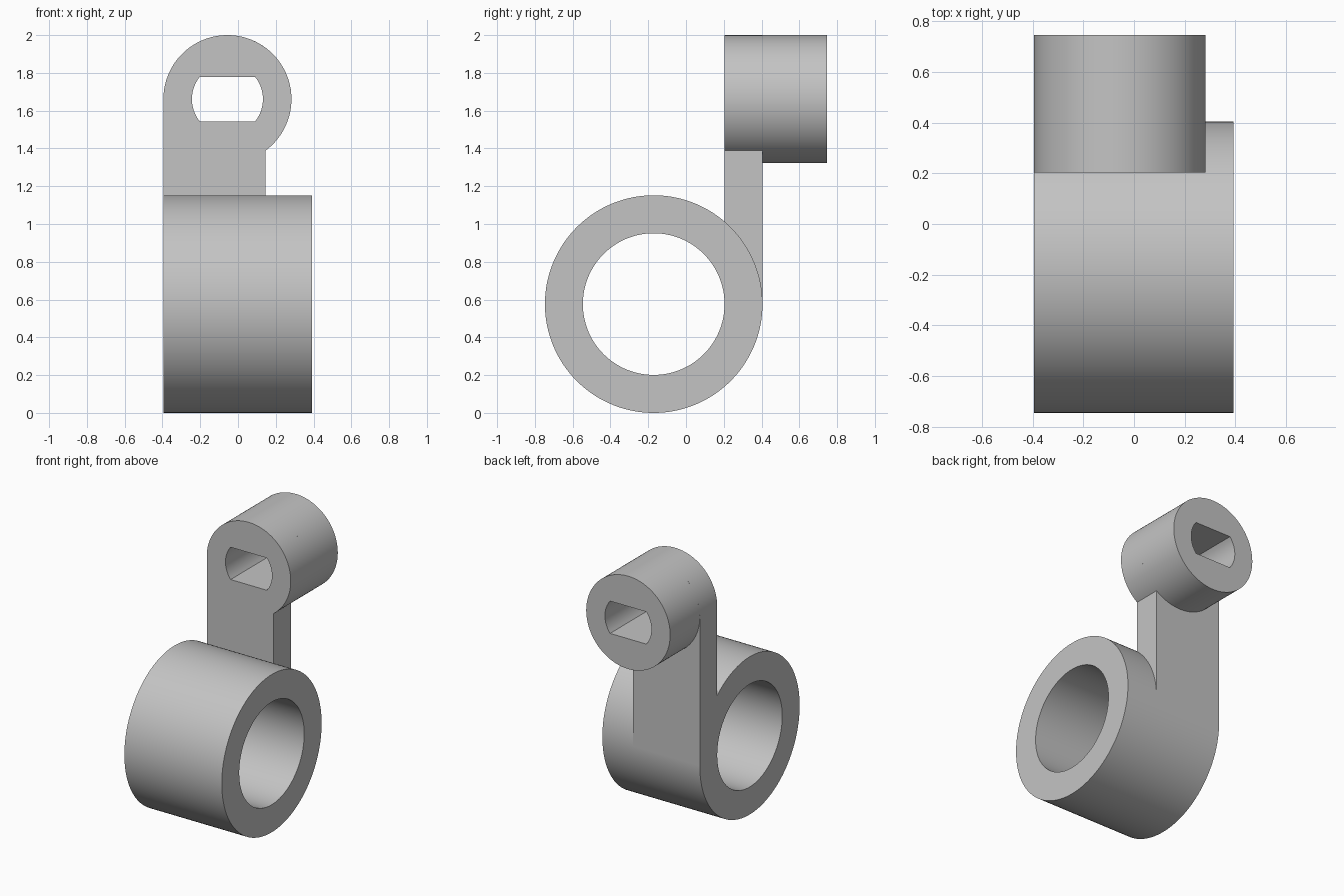
import bpy, bmesh
from math import sin, cos, pi, radians, sqrt, asin, atan2
from mathutils import Vector

cube = bpy.data.objects.get("Cube")
if cube:
    bpy.data.objects.remove(cube)

grey = bpy.data.materials.new("plain grey")
grey.use_nodes = True
colour = (0.55, 0.55, 0.55, 1)
grey.diffuse_color = colour
grey.node_tree.nodes["Principled BSDF"].inputs["Base Color"].default_value = colour


def arc(cx, cz, r, start, end, steps):
    """Points on an arc, both ends included."""
    return [(cx + r * cos(start + (end - start) * i / steps),
             cz + r * sin(start + (end - start) * i / steps)) for i in range(steps + 1)]


def circle(cx, cz, r, steps=128):
    return arc(cx, cz, r, 0, 2 * pi, steps)[:-1]


def prism(name, outer, hole, axis, low, high):
    """Extrude an outline with a hole along the x or y axis."""
    def place(u, z, depth):
        return Vector((depth, u, z)) if axis == "x" else Vector((u, depth, z))

    bm = bmesh.new()
    loops = {}
    for depth in (low, high):
        edges = []
        for key, outline in (("outer", outer), ("hole", hole)):
            verts = [bm.verts.new(place(u, z, depth)) for u, z in outline]
            loops[key, depth] = verts
            edges += [bm.edges.new((verts[i - 1], verts[i])) for i in range(len(verts))]
        normal = Vector((1, 0, 0)) if axis == "x" else Vector((0, 1, 0))
        bmesh.ops.triangle_fill(bm, edges=edges, use_beauty=True, normal=normal)
    for key in ("outer", "hole"):
        a, b = loops[key, low], loops[key, high]
        for i in range(len(a)):
            bm.faces.new((a[i - 1], a[i], b[i], b[i - 1]))
    bmesh.ops.recalc_face_normals(bm, faces=bm.faces[:])
    mesh = bpy.data.meshes.new(name)
    bm.to_mesh(mesh)
    bm.free()
    mesh.materials.append(grey)
    obj = bpy.data.objects.new(name, mesh)
    bpy.context.collection.objects.link(obj)
    bpy.ops.object.select_all(action="DESELECT")
    obj.select_set(True)
    bpy.context.view_layer.objects.active = obj
    bpy.ops.object.shade_smooth_by_angle(angle=radians(30))
    return obj


# Large clamp ring
ring_y, ring_z, ring_r = -0.171, 0.576, 0.576
prism("clamp_ring", circle(ring_y, ring_z, ring_r),
      circle(ring_y, ring_z, 0.375), "x", -0.395, 0.392)

# Double-flat hole shared by the arm and the boss
boss_x, boss_z, boss_r = -0.056, 1.661, 0.339
hole_r, flat = 0.188, 0.118
a = asin(flat / hole_r)
slot = (arc(boss_x, boss_z, hole_r, -a, a, 16)
        + arc(boss_x, boss_z, hole_r, pi - a, pi + a, 16))

# Flat arm rising from the back of the ring, rounded around the hole
front, back, right_edge = 0.204, 0.405, 0.145
dx = right_edge - boss_x
start = atan2(-sqrt(boss_r ** 2 - dx ** 2), dx)
arm = ([(boss_x - boss_r, ring_z), (right_edge, ring_z)]
       + arc(boss_x, boss_z, boss_r, start, pi, 96))
prism("arm", arm, slot, "y", front, back)

# Boss behind the arm
prism("boss", circle(boss_x, boss_z, boss_r), slot, "y", back, 0.747)
